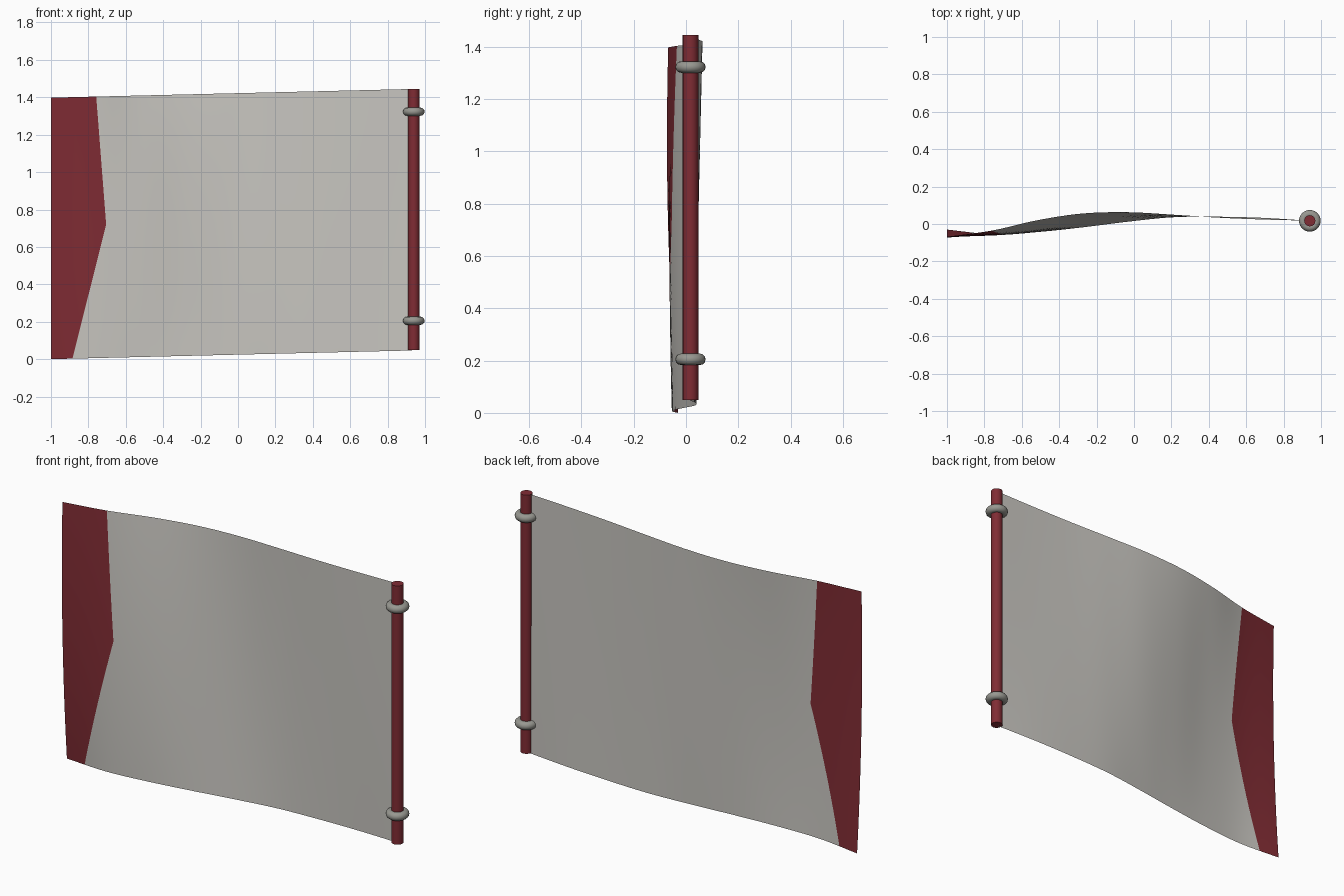
import bpy, bmesh, math

cube = bpy.data.objects.get("Cube")
if cube:
    bpy.data.objects.remove(cube, do_unlink=True)


def material(name, rgb):
    m = bpy.data.materials.new(name)
    m.use_nodes = True
    m.diffuse_color = (*rgb, 1)
    m.node_tree.nodes["Principled BSDF"].inputs["Base Color"].default_value = (*rgb, 1)
    return m


red = material("dark_red", (0.216, 0.025, 0.034))
cloth = material("pale_grey_cloth", (0.58, 0.565, 0.53))
metal = material("grey_metal", (0.31, 0.31, 0.28))

POLE_X, POLE_Y, POLE_R = 0.94, 0.017, 0.03
LEFT, RIGHT = -1.0, 0.93

# Depth of the waving cloth along its bottom, middle and top, evenly spaced in x
BOTTOM = [-.03, -.054, -.043, -.018, .012, .036, .039, .033, .018]
MIDDLE = [-.068, -.06, -.03, .014, .043, .046, .037, .027, .018]
TOP = [-.068, -.035, .02, .056, .063, .05, .034, .024, .018]


def spline(row, x):
    """Smooth curve through evenly spaced values."""
    t = (x - LEFT) / (RIGHT - LEFT) * (len(row) - 1)
    i = min(int(t), len(row) - 2)
    f = t - i
    b, c = row[i], row[i + 1]
    a = row[i - 1] if i else 2 * b - c
    d = row[i + 2] if i + 2 < len(row) else 2 * c - b
    return b + f / 2 * (c - a + f * (2 * a - 5 * b + 4 * c - d + f * (3 * (b - c) + d - a)))


def depth(x, v):
    lo, mid, hi = (spline(r, x) for r in (BOTTOM, MIDDLE, TOP))
    return lo * (1 - v) * (1 - 2 * v) + mid * 4 * v * (1 - v) + hi * v * (2 * v - 1)


def band_edge(v):
    """The red band ends in a blunt point part way up."""
    tip = 0.51
    if v < tip:
        return -0.885 + 0.18 * v / tip
    return -0.705 - 0.053 * (v - tip) / (1 - tip)


# Waving flag with the red band at its free end
RED_COLS, GREY_COLS = 6, 42
heights = [0.51 * i / 12 for i in range(12)] + [0.51 + 0.49 * i / 12 for i in range(13)]
bm = bmesh.new()
grid = []
for v in heights:
    edge = band_edge(v)
    xs = [LEFT + (edge - LEFT) * i / RED_COLS for i in range(RED_COLS)]
    xs += [edge + (RIGHT - edge) * i / GREY_COLS for i in range(GREY_COLS + 1)]
    grid.append([bm.verts.new((x, depth(x, v), 0.024 * (x - LEFT) + 1.398 * v)) for x in xs])
for low, high in zip(grid, grid[1:]):
    for i in range(len(low) - 1):
        face = bm.faces.new((low[i], low[i + 1], high[i + 1], high[i]))
        face.material_index = 0 if i < RED_COLS else 1
        face.smooth = True
mesh = bpy.data.meshes.new("flag")
bm.to_mesh(mesh)
bm.free()
mesh.materials.append(red)
mesh.materials.append(cloth)
bpy.context.collection.objects.link(bpy.data.objects.new("flag", mesh))


def finish(name, mat):
    ob = bpy.context.object
    ob.name = name
    ob.data.materials.append(mat)
    bpy.ops.object.shade_smooth_by_angle(angle=math.radians(40))


# Upright pole
bpy.ops.mesh.primitive_cylinder_add(vertices=16, radius=POLE_R, depth=1.395,
                                    location=(POLE_X, POLE_Y, 0.7475))
finish("pole", red)

# Rings around the pole
for name, z in (("lower_ring", 0.205), ("upper_ring", 1.323)):
    bpy.ops.mesh.primitive_torus_add(major_radius=0.036, minor_radius=0.022,
                                     major_segments=24, minor_segments=12,
                                     location=(POLE_X, POLE_Y, z))
    finish(name, metal)
